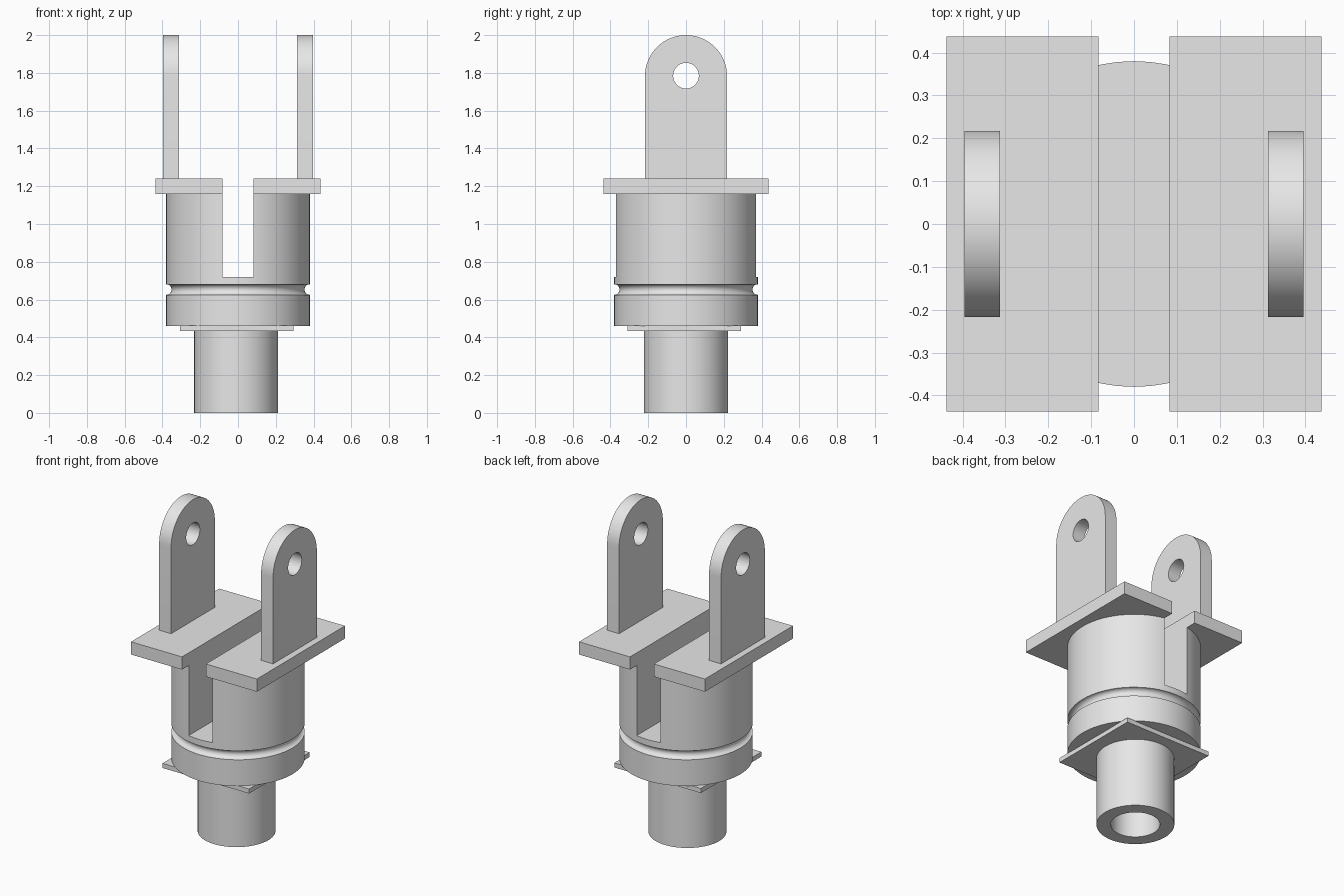
import bpy, bmesh
from math import sin, cos, pi, radians

cube = bpy.data.objects.get("Cube")
if cube:
    bpy.data.objects.remove(cube)

grey = bpy.data.materials.new("plain grey")
grey.use_nodes = True
grey.diffuse_color = (0.8, 0.8, 0.8, 1)
grey.node_tree.nodes["Principled BSDF"].inputs["Base Color"].default_value = (0.8, 0.8, 0.8, 1)


def finish(name, bm):
    bmesh.ops.recalc_face_normals(bm, faces=bm.faces)
    mesh = bpy.data.meshes.new(name)
    bm.to_mesh(mesh)
    bm.free()
    obj = bpy.data.objects.new(name, mesh)
    mesh.materials.append(grey)
    bpy.context.collection.objects.link(obj)
    return obj


def box(name, x0, x1, y0, y1, z0, z1):
    bm = bmesh.new()
    bmesh.ops.create_cube(bm, size=1)
    for v in bm.verts:
        v.co = (x1 if v.co.x > 0 else x0, y1 if v.co.y > 0 else y0, z1 if v.co.z > 0 else z0)
    return finish(name, bm)


def lathe(name, profile, x=0, closed=False, steps=64):
    """Revolve (radius, z) points; open profiles get flat end caps."""
    bm = bmesh.new()
    rings = [[bm.verts.new((x + r * cos(2 * pi * i / steps), r * sin(2 * pi * i / steps), z))
              for i in range(steps)] for r, z in profile]
    pairs = list(zip(rings, rings[1:]))
    if closed:
        pairs.append((rings[-1], rings[0]))
    else:
        bm.faces.new(rings[0])
        bm.faces.new(rings[-1])
    for a, b in pairs:
        for i in range(steps):
            j = (i + 1) % steps
            bm.faces.new((a[i], a[j], b[j], b[i]))
    return finish(name, bm)


def extrude_x(name, outline, x0, x1):
    """Prism along x from a (y, z) outline."""
    bm = bmesh.new()
    face = bm.faces.new([bm.verts.new((x0, y, z)) for y, z in outline])
    new = bmesh.ops.extrude_face_region(bm, geom=[face])["geom"]
    bmesh.ops.translate(bm, vec=(x1 - x0, 0, 0),
                        verts=[g for g in new if isinstance(g, bmesh.types.BMVert)])
    return finish(name, bm)


def cut(obj, cutter):
    cutter.hide_render = True
    mod = obj.modifiers.new("cut", "BOOLEAN")
    mod.operation, mod.solver, mod.object = "DIFFERENCE", "EXACT", cutter
    bpy.context.view_layer.update()
    deps = bpy.context.evaluated_depsgraph_get()
    result = bpy.data.meshes.new_from_object(obj.evaluated_get(deps))
    obj.modifiers.clear()
    obj.data = result
    bpy.data.objects.remove(cutter)


def smooth(obj):
    bpy.ops.object.select_all(action="DESELECT")
    obj.select_set(True)
    bpy.context.view_layer.objects.active = obj
    bpy.ops.object.shade_smooth_by_angle(angle=radians(30))


# Hollow shaft and the thin square washer above it
shaft = lathe("shaft", [(0.222, 0), (0.222, 0.435), (0.14, 0.435), (0.14, 0)], x=-0.01, closed=True)
box("square_washer", -0.308, 0.294, -0.31, 0.292, 0.433, 0.462)

# Main body with a round groove and a slot across its top
groove = [(0.38 - 0.028 * sin(a * pi / 10), 0.653 - 0.028 * cos(a * pi / 10)) for a in range(11)]
body = lathe("body", [(0.38, 0.46)] + groove + [(0.38, 1.16)])
cut(body, box("slot_cutter", -0.083, 0.083, -1, 1, 0.72, 1.5))

for o in (shaft, body):
    smooth(o)

# Top plate halves and the pierced upright lugs
arc = [(0.2175 * cos(pi * i / 32), 1.7825 + 0.2175 * sin(pi * i / 32)) for i in range(33)]
hole = [(0.068 * cos(pi * i / 20), 1.785 + 0.068 * sin(pi * i / 20)) for i in range(40)]
for side, s in (("left", 1), ("right", -1)):
    xs = sorted((s * 0.083, s * 0.4375))
    box(side + "_top_plate", *xs, -0.4375, 0.4375, 1.16, 1.24)
    lug = extrude_x(side + "_lug", [(-0.2175, 1.24)] + [(0.2175, 1.24)] + arc, s * 0.313, s * 0.396)
    cut(lug, extrude_x("hole_cutter", hole, s * 0.2, s * 0.5))
    smooth(lug)
